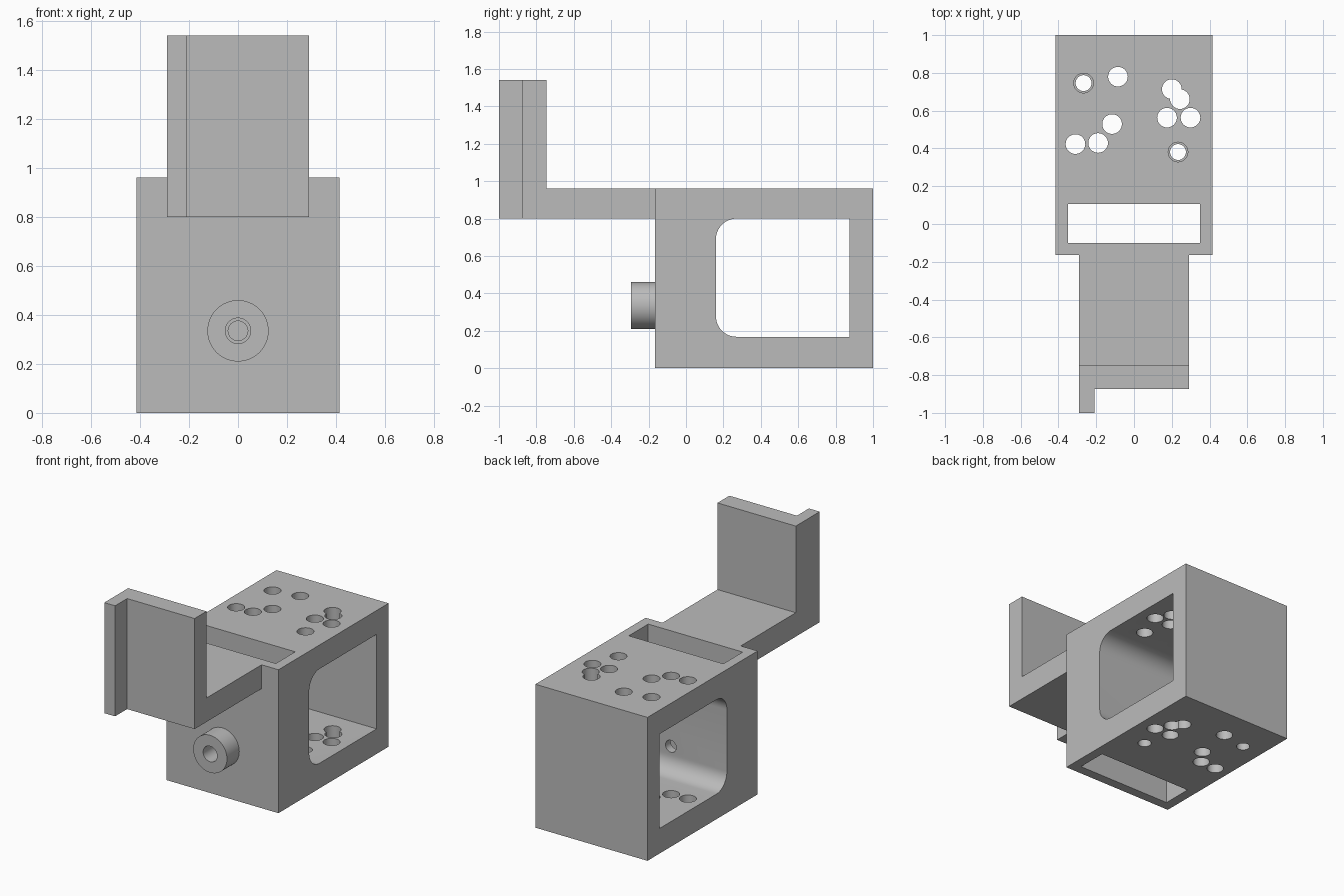
import bpy, bmesh, math
from mathutils import Vector, Matrix

cube = bpy.data.objects.get("Cube")
if cube:
    bpy.data.objects.remove(cube, do_unlink=True)

grey = bpy.data.materials.new("plain grey")
grey.use_nodes = True
colour = (0.5, 0.5, 0.5, 1)
grey.diffuse_color = colour
grey.node_tree.nodes["Principled BSDF"].inputs["Base Color"].default_value = colour


def finish(name, bm):
    """Turn a bmesh into a grey object."""
    bmesh.ops.recalc_face_normals(bm, faces=bm.faces)
    mesh = bpy.data.meshes.new(name)
    bm.to_mesh(mesh)
    bm.free()
    mesh.materials.append(grey)
    obj = bpy.data.objects.new(name, mesh)
    bpy.context.collection.objects.link(obj)
    return obj


def prism(name, points, direction):
    """Extrude a closed outline along a direction."""
    bm = bmesh.new()
    face = bm.faces.new([bm.verts.new(p) for p in points])
    extruded = bmesh.ops.extrude_face_region(bm, geom=[face])["geom"]
    verts = [g for g in extruded if isinstance(g, bmesh.types.BMVert)]
    bmesh.ops.translate(bm, verts=verts, vec=direction)
    return finish(name, bm)


def box(name, x0, x1, y0, y1, z0, z1):
    outline = [(x0, y0, z0), (x1, y0, z0), (x1, y1, z0), (x0, y1, z0)]
    return prism(name, outline, (0, 0, z1 - z0))


def rod(name, start, end, radius, sides=48):
    """Cylinder between two points."""
    a, b = Vector(start), Vector(end)
    turn = (b - a).to_track_quat('Z', 'Y').to_matrix().to_4x4()
    bm = bmesh.new()
    bmesh.ops.create_cone(bm, cap_ends=True, segments=sides, radius1=radius,
                          radius2=radius, depth=(b - a).length,
                          matrix=Matrix.Translation((a + b) / 2) @ turn)
    return finish(name, bm)


def cut(target, cutters):
    """Subtract the cutters and keep the result as plain geometry."""
    for cutter in cutters:
        cutter.hide_render = True
        mod = target.modifiers.new("cut", 'BOOLEAN')
        mod.operation = 'DIFFERENCE'
        mod.solver = 'EXACT'
        mod.object = cutter
    graph = bpy.context.evaluated_depsgraph_get()
    mesh = bpy.data.meshes.new_from_object(target.evaluated_get(graph))
    target.modifiers.clear()
    target.data = mesh


def smooth(obj):
    bpy.ops.object.select_all(action='DESELECT')
    obj.select_set(True)
    bpy.context.view_layer.objects.active = obj
    bpy.ops.object.shade_smooth_by_angle(angle=math.radians(30))


WIDE, FRONT, TOP = 0.415, -0.165, 0.96
ARM, ARM_Z = 0.29, 0.8
BOSS_Z = 0.335

block = box("block", -WIDE, WIDE, FRONT, 1, 0, TOP)

# Side window: square at the back, rounded at the front
y0, y1, z0, z1, r = 0.16, 0.873, 0.168, 0.8, 0.11
outline = [(-0.6, y1, z0), (-0.6, y1, z1)]
for centre_z, start in ((z1 - r, 90), (z0 + r, 180)):
    for i in range(13):
        a = math.radians(start + i * 7.5)
        outline.append((-0.6, y0 + r + r * math.cos(a), centre_z + r * math.sin(a)))
window = prism("window_cutter", outline, (1.2, 0, 0))

# Slot and bore through the front of the block
slot = box("slot_cutter", -0.35, 0.35, -0.1, 0.105, -0.1, 1.1)
wide_bore = rod("wide_bore_cutter", (0, -0.4, BOSS_Z), (0, 0, BOSS_Z), 0.052)
narrow_bore = rod("narrow_bore_cutter", (0, -0.05, BOSS_Z), (0, 0.3, BOSS_Z), 0.04)
cutters = [window, slot, wide_bore, narrow_bore]

# Vertical holes through the top and bottom walls
wide_holes = [(-0.085, 0.78), (-0.116, 0.529), (-0.31, 0.423), (-0.19, 0.429),
              (0.2, 0.714), (0.243, 0.661), (0.175, 0.563), (0.299, 0.563)]
stepped_holes = [(-0.267, 0.746), (0.233, 0.381)]
for x, y in wide_holes:
    cutters.append(rod("hole_cutter", (x, y, -0.1), (x, y, 1.1), 0.052, 32))
for x, y in stepped_holes:
    cutters.append(rod("upper_hole_cutter", (x, y, 0.5), (x, y, 1.1), 0.052, 32))
    cutters.append(rod("lower_hole_cutter", (x, y, -0.1), (x, y, 0.5), 0.042, 32))
cut(block, cutters)
smooth(block)

# Front boss
boss = rod("front_boss", (0, -0.295, BOSS_Z), (0, FRONT, BOSS_Z), 0.125, 64)
cut(boss, [wide_bore])
smooth(boss)

for cutter in cutters:
    bpy.data.objects.remove(cutter, do_unlink=True)

# L-shaped bracket arm with upright
profile = [(FRONT, ARM_Z), (FRONT, TOP), (-0.747, TOP), (-0.747, 1.54),
           (-0.873, 1.54), (-0.873, ARM_Z)]
prism("bracket_arm", [(-ARM, y, z) for y, z in profile], (2 * ARM, 0, 0))

# Lip along the right edge of the upright
box("upright_lip", -ARM, -0.21, -1, -0.873, ARM_Z, 1.54)
